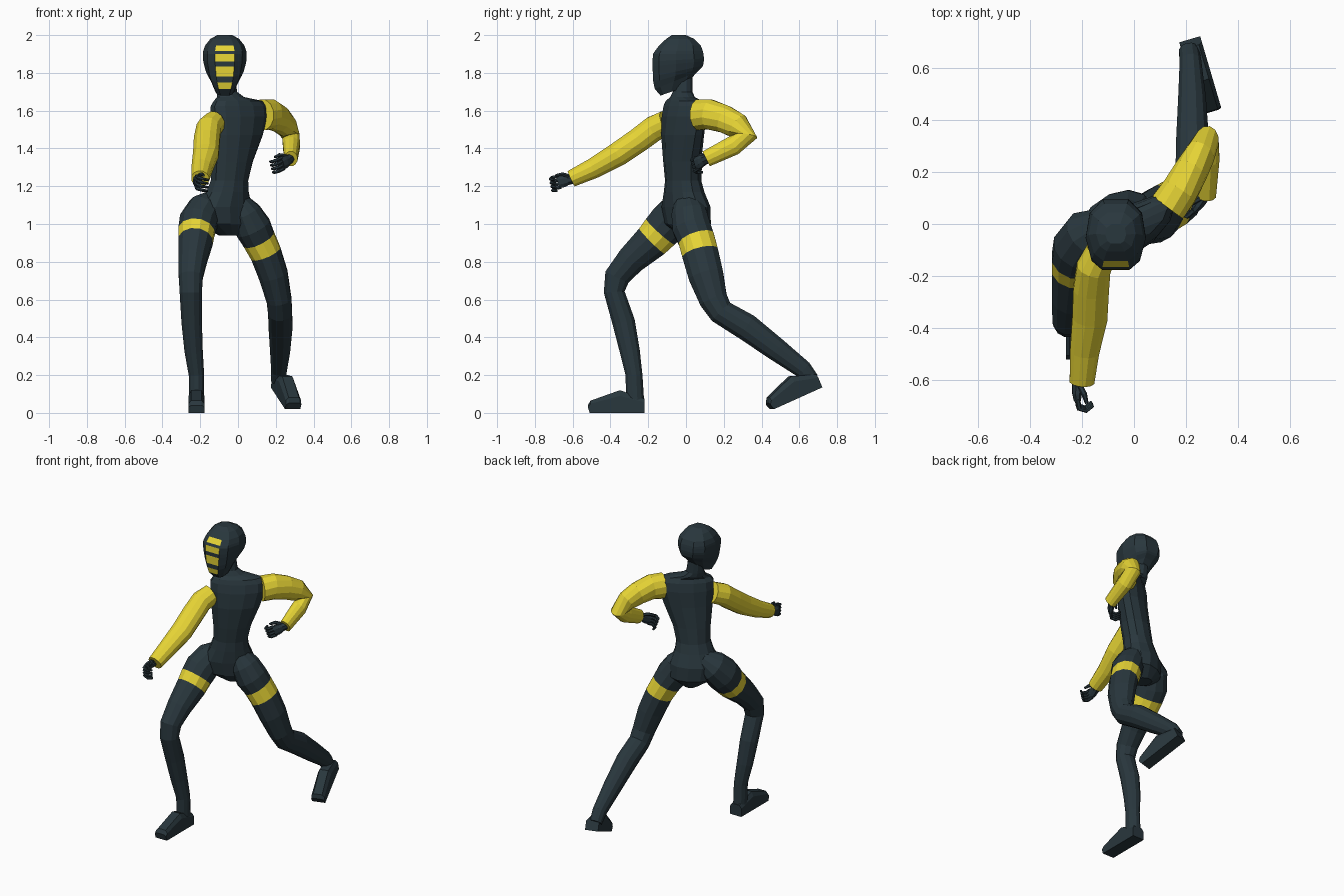
import bpy, bmesh, math
from mathutils import Vector as V


def material(name, rgb):
    m = bpy.data.materials.new(name)
    m.diffuse_color = (*rgb, 1)
    return m


MATS = [material("dark slate", (0.022, 0.038, 0.047)),
        material("bright yellow", (1.0, 0.83, 0.045))]


def finish(name, bm):
    bmesh.ops.recalc_face_normals(bm, faces=bm.faces)
    me = bpy.data.meshes.new(name)
    bm.to_mesh(me)
    bm.free()
    for m in MATS:
        me.materials.append(m)
    ob = bpy.data.objects.new(name, me)
    bpy.context.collection.objects.link(ob)
    return ob


def skin(bm, rings, colour):
    """Bridge rings of points; colour(segment, column) gives the material."""
    loops = [[bm.verts.new(p) for p in r] for r in rings]
    n = len(loops[0])
    for k in range(len(loops) - 1):
        for i in range(n):
            j = (i + 1) % n
            f = bm.faces.new((loops[k][i], loops[k][j], loops[k + 1][j], loops[k + 1][i]))
            f.material_index = colour(k, i)
    for loop, k in ((loops[0], 0), (loops[-1], len(loops) - 2)):
        bm.faces.new(loop).material_index = colour(k, 0)


def tube(bm, stations, sides=12, ref=(1, 0, 0), colour=lambda k, i: 0, axis=None):
    """Limb through stations (x, y, z, side radius, depth radius)."""
    pts = [V(s[:3]) for s in stations]
    rings = []
    for k, s in enumerate(stations):
        t = V((0, 0, 0))
        if k > 0:
            t += (pts[k] - pts[k - 1]).normalized()
        if k < len(pts) - 1:
            t += (pts[k + 1] - pts[k]).normalized()
        t = V(axis) if axis else t.normalized()
        side = V(ref) - t * V(ref).dot(t)
        side.normalize()
        depth = t.cross(side)
        rings.append([pts[k] + side * s[3] * math.cos(a) + depth * s[4] * math.sin(a)
                      for a in (2 * math.pi * (i + 0.5) / sides for i in range(sides))])
    skin(bm, rings, colour)


def limb(name, stations, **kw):
    bm = bmesh.new()
    tube(bm, stations, **kw)
    return finish(name, bm)


# Torso with collar and neck, twisted so the right shoulder and hip lead
limb("torso", [
    (-0.05, 0.02, 0.94, 0.05, 0.06), (-0.065, 0.01, 1.0, 0.15, 0.105),
    (-0.07, 0.0, 1.09, 0.16, 0.112), (-0.055, -0.01, 1.17, 0.122, 0.1),
    (-0.045, -0.015, 1.23, 0.108, 0.09), (-0.03, -0.02, 1.33, 0.12, 0.09),
    (-0.005, -0.018, 1.47, 0.155, 0.088), (0.005, -0.01, 1.57, 0.175, 0.082),
    (0.005, -0.008, 1.625, 0.175, 0.07), (0.0, -0.012, 1.652, 0.15, 0.058),
    (-0.04, -0.018, 1.672, 0.08, 0.056), (-0.057, -0.018, 1.70, 0.056, 0.05),
    (-0.068, -0.015, 1.80, 0.05, 0.048)], ref=(0.82, 0.57, 0), axis=(0, 0, 1))

# Head: flat-faced hood, ring rows (z, half width, front y, back y, tilt)
HEAD = [(1.68, 0.05, -0.135, -0.01, 0.35), (1.715, 0.073, -0.165, 0.06, 0.4),
        (1.75, 0.09, -0.173, 0.085, 0.30), (1.78, 0.1, -0.175, 0.093, 0.22),
        (1.835, 0.111, -0.177, 0.097, 0.10), (1.86, 0.115, -0.177, 0.098, 0.06),
        (1.90, 0.116, -0.175, 0.095, 0.0), (1.915, 0.114, -0.165, 0.092, 0.0),
        (1.945, 0.104, -0.142, 0.08, 0.0), (1.98, 0.076, -0.105, 0.045, 0.0),
        (2.0, 0.04, -0.075, 0.0, 0.0)]
HALF = [(0.45, -1), (0.8, -0.75), (1, -0.1), (0.87, 0.6), (0.42, 0.98)]
OUTLINE = HALF + [(-x, y) for x, y in reversed(HALF)]
rings = []
for z, hw, yf, yb, tilt in HEAD:
    mid, half = (yf + yb) / 2, (yb - yf) / 2
    rings.append([V((-0.07 + hw * u, mid + half * v, z + tilt * half * (v + 1)))
                  for u, v in OUTLINE])
bm = bmesh.new()
# yellow face bars are the front column of alternate rows
skin(bm, rings, lambda k, i: int(i == 9 and k in (1, 3, 5, 7)))
finish("head", bm)


# Legs with a yellow thigh band
def band(k, i):
    return int(k == 3)


limb("right_leg", [
    (-0.12, 0.01, 1.135, 0.05, 0.06), (-0.175, -0.035, 1.075, 0.095, 0.1),
    (-0.21, -0.09, 1.01, 0.104, 0.11),
    (-0.22, -0.135, 0.96, 0.099, 0.105), (-0.225, -0.18, 0.91, 0.094, 0.098),
    (-0.24, -0.29, 0.81, 0.078, 0.08), (-0.25, -0.365, 0.72, 0.066, 0.07),
    (-0.25, -0.38, 0.64, 0.061, 0.057), (-0.245, -0.33, 0.48, 0.056, 0.062),
    (-0.235, -0.298, 0.33, 0.05, 0.055), (-0.22, -0.275, 0.2, 0.042, 0.046),
    (-0.22, -0.27, 0.06, 0.042, 0.05)], colour=band)
limb("left_leg", [
    (0.0, 0.0, 1.135, 0.045, 0.06), (0.04, 0.015, 1.06, 0.083, 0.095),
    (0.08, 0.03, 0.98, 0.098, 0.105),
    (0.11, 0.055, 0.92, 0.09, 0.10), (0.147, 0.075, 0.845, 0.085, 0.10),
    (0.187, 0.105, 0.73, 0.08, 0.096), (0.217, 0.145, 0.60, 0.068, 0.078),
    (0.223, 0.185, 0.535, 0.066, 0.07), (0.225, 0.32, 0.455, 0.065, 0.074),
    (0.223, 0.48, 0.335, 0.055, 0.063), (0.217, 0.62, 0.23, 0.043, 0.05),
    (0.212, 0.665, 0.175, 0.04, 0.042)], colour=band)


# Feet: side profile (along, up) from the heel, narrower on top
def foot(name, heel, toe_dir, up):
    f = V(toe_dir).normalized()
    u = V(up) - f * V(up).dot(f)
    u.normalize()
    s = f.cross(u)
    prof = [(0, 0), (0.29, 0), (0.3, 0.04), (0.285, 0.065), (0.13, 0.12), (0, 0.075)]
    bm = bmesh.new()
    rings = [[V(heel) + f * a + u * b * h + s * w for a, b in prof]
             for w, h in ((-0.042, 0.75), (-0.028, 1), (0.028, 1), (0.042, 0.75))]
    skin(bm, rings, lambda k, i: 0)
    finish(name, bm)


foot("right_foot", (-0.22, -0.22, 0), (0, -1, 0), (0, 0, 1))
foot("left_foot", (0.214, 0.71, 0.135), (0.075, -0.255, -0.115), (0, 0, 1))

# Yellow sleeves
limb("right_sleeve", [
    (-0.125, -0.105, 1.535, 0.06, 0.068), (-0.155, -0.17, 1.505, 0.068, 0.07),
    (-0.165, -0.25, 1.445, 0.071, 0.068), (-0.17, -0.36, 1.37, 0.07, 0.066),
    (-0.19, -0.49, 1.295, 0.058, 0.056), (-0.20, -0.607, 1.24, 0.049, 0.046)],
     colour=lambda k, i: 1)
limb("left_sleeve", [
    (0.13, 0.065, 1.578, 0.075, 0.083), (0.175, 0.125, 1.58, 0.073, 0.082),
    (0.22, 0.205, 1.555, 0.066, 0.075), (0.255, 0.27, 1.52, 0.058, 0.07),
    (0.28, 0.318, 1.465, 0.048, 0.06), (0.283, 0.25, 1.415, 0.047, 0.054),
    (0.28, 0.107, 1.345, 0.036, 0.045)], colour=lambda k, i: 1)


# Hands: palm, four curled fingers and a thumb
def hand(name, wrist, forward, inward):
    f = V(forward).normalized()
    n = V(inward) - f * V(inward).dot(f)
    n.normalize()
    u = f.cross(n)
    u = u if u.z > 0 else -u

    def at(a, b, c, *r):
        return (*(V(wrist) + f * a + n * b + u * c), *r)

    bm = bmesh.new()
    tube(bm, [at(-0.03, 0, 0, 0.026, 0.026), at(0.02, 0, 0, 0.022, 0.028),
              at(0.045, 0, 0, 0.02, 0.036), at(0.075, 0.004, 0, 0.014, 0.036)],
         sides=8, ref=n)
    for i in range(4):
        c = -0.03 + 0.02 * i
        tube(bm, [at(0.065, 0.003, c, 0.01, 0.01), at(0.1, 0.012, c, 0.01, 0.01),
                  at(0.107, 0.04, c - 0.004, 0.009, 0.009),
                  at(0.085, 0.065, c - 0.01, 0.007, 0.007)], sides=6, ref=u)
    tube(bm, [at(0.01, 0.005, 0.018, 0.011, 0.011), at(0.04, 0.025, 0.038, 0.011, 0.011),
              at(0.075, 0.038, 0.04, 0.007, 0.007)], sides=6, ref=u)
    finish(name, bm)


hand("right_hand", (-0.215, -0.605, 1.237), (-0.1, -1, -0.2), (1, -0.1, -0.1))
hand("left_hand", (0.272, 0.11, 1.345), (-0.5, -0.8, -0.35), (-1, 0.2, -0.2))
